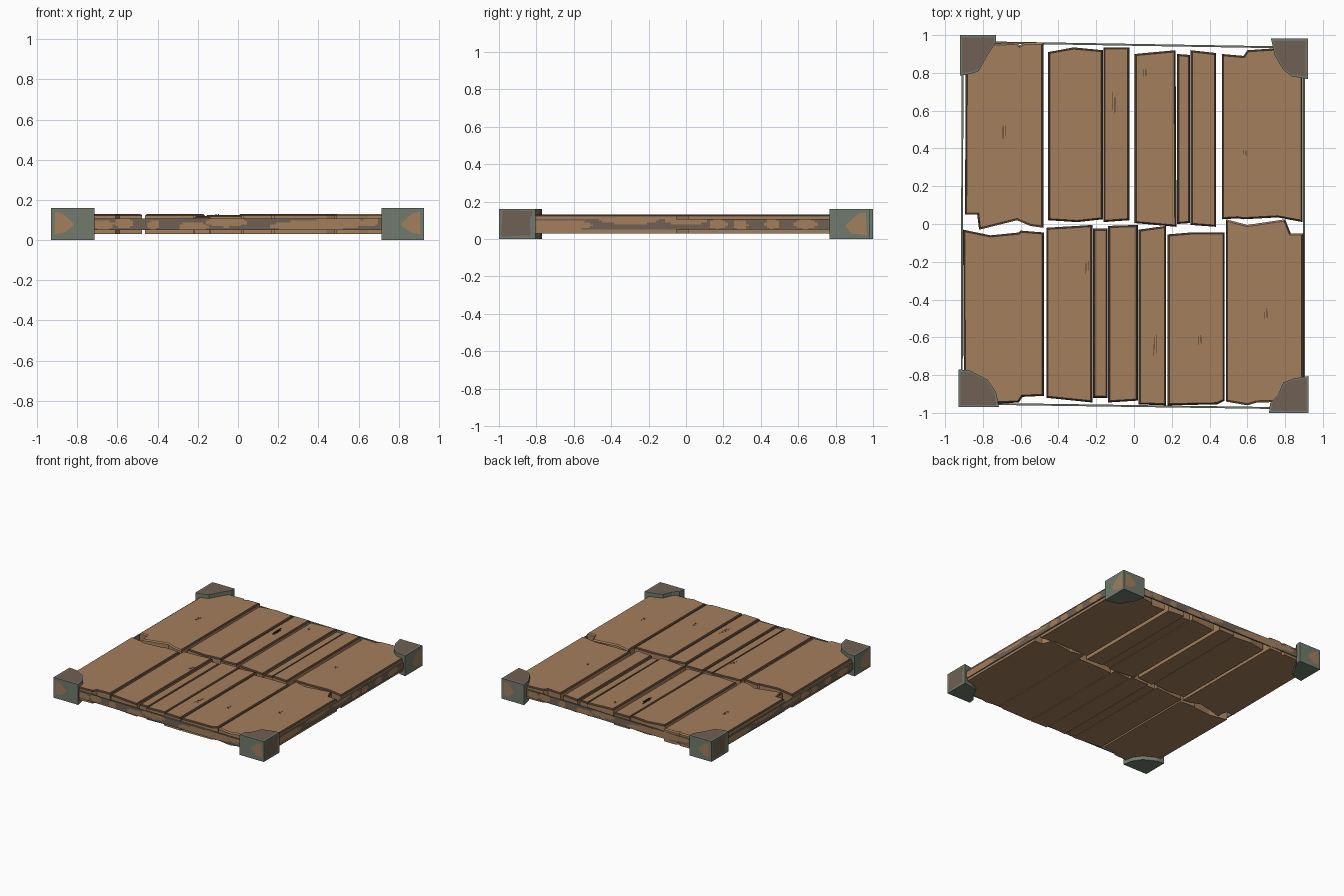
import bpy, bmesh, math, random
from mathutils import Vector

if "Cube" in bpy.data.objects:
    bpy.data.objects.remove(bpy.data.objects["Cube"])
random.seed(4)

def mat(name, rgb):
    m = bpy.data.materials.new(name)
    lin = [((c / 255 + 0.055) / 1.055) ** 2.4 for c in rgb]
    m.diffuse_color = (*lin, 1)
    m.use_nodes = True
    m.node_tree.nodes["Principled BSDF"].inputs["Base Color"].default_value = m.diffuse_color
    return m

WOOD = mat("wood", (163, 126, 92))
EDGE = mat("dark_wood_edge", (76, 58, 44))
METAL = mat("green_grey_metal", (113, 122, 108))
TARN = mat("tarnished_metal", (112, 96, 83))
RUST = mat("rust_patch", (163, 126, 92))

def finish(name, bm, mats):
    me = bpy.data.meshes.new(name)
    bm.to_mesh(me)
    bm.free()
    for m in mats:
        me.materials.append(m)
    ob = bpy.data.objects.new(name, me)
    bpy.context.collection.objects.link(ob)
    return ob

def prism(bm, pts, z0, z1):
    """Extrude a plan outline from z0 to z1 and return the top face."""
    f = bm.faces.new([bm.verts.new((x, y, z0)) for x, y in pts])
    r = bmesh.ops.extrude_face_region(bm, geom=[f], use_keep_orig=True)
    for v in r["geom"]:
        if isinstance(v, bmesh.types.BMVert):
            v.co.z = z1
    bmesh.ops.recalc_face_normals(bm, faces=bm.faces[:])
    return [f for f in r["geom"] if isinstance(f, bmesh.types.BMFace)][0]

# planks: (upper edge left to right, lower edge right to left, top height)
back_row = [
    ([(-.89, .95), (-.62, .96), (-.605, .945), (-.58, .96), (-.48, .96)],
     [(-.48, -.02), (-.55, -.01), (-.62, .02), (-.82, -.03), (-.83, .05), (-.895, .05)], .13),
    ([(-.455, .91), (-.32, .935), (-.165, .92)], [(-.165, .025), (-.3, .01), (-.455, .02)], .13),
    ([(-.162, .935), (-.025, .935)], [(-.025, .02), (-.162, .01)], .125),
    ([(.003, .9), (.22, .92)], [(.225, -.015), (.003, .005)], .13),
    ([(.228, .9), (.297, .895)], [(.297, .005), (.228, 0)], .12),
    ([(.3, .92), (.435, .905)], [(.435, -.015), (.3, -.005)], .13),
    ([(.465, .9), (.58, .89), (.6, .92), (.893, .94)],
     [(.893, .01), (.76, .035), (.58, .025), (.55, .03), (.465, .025)], .13)]
front_row = [
    ([(-.905, -.03), (-.76, -.06), (-.61, -.045), (-.6, -.035), (-.477, -.045)],
     [(-.477, -.91), (-.59, -.915), (-.61, -.945), (-.72, -.95), (-.9, -.94)], .13),
    ([(-.463, -.02), (-.22, -.005)], [(-.22, -.945), (-.463, -.92)], .13),
    ([(-.216, -.025), (-.14, -.025)], [(-.14, -.92), (-.216, -.92)], .12),
    ([(-.137, -.01), (.02, -.005)], [(.02, -.935), (-.137, -.945)], .125),
    ([(.025, -.03), (.17, -.01)], [(.17, -.96), (.025, -.955)], .13),
    ([(.178, -.055), (.3, -.045), (.48, -.045)], [(.48, -.935), (.44, -.955), (.178, -.96)], .13),
    ([(.487, .025), (.6, -.005), (.8, .025), (.83, -.05), (.897, -.05)],
     [(.897, -.94), (.65, -.945), (.6, -.96), (.487, -.94)], .13)]

def plank(name, upper, lower, top, ends_dark):
    bm = bmesh.new()
    cap = prism(bm, upper + lower, .03, top - .008)
    r = bmesh.ops.inset_region(bm, faces=[cap], thickness=.009, depth=0, use_even_offset=True)
    for v in cap.verts:
        v.co.z = top
    for f in r["faces"]:      # worn dark arris around the top
        f.normal_update()
        if ends_dark or abs(f.normal.x) > abs(f.normal.y) * 2:
            f.material_index = 1
    bmesh.ops.recalc_face_normals(bm, faces=bm.faces[:])
    finish(name, bm, [WOOD, EDGE])

for i, (u, l, t) in enumerate(back_row):
    plank(f"back_plank_{i + 1}", u, l, t, i != 0)
for i, (u, l, t) in enumerate(front_row):
    plank(f"front_plank_{i + 1}", u, l, t, i != 6)

# scratches: clusters of thin dark slivers on the planks
bm = bmesh.new()
for x, y, s in [(-.69, .5, .1), (-.105, .64, .1), (.11, -.65, .11), (-.25, -.23, .06),
                (.35, -.61, .05), (.7, -.475, .05), (.06, .8, .04), (.59, .38, .03)]:
    for k in (-1, 0, 1):
        h, c = s * random.uniform(.25, .5), y + random.uniform(-.2, .2) * s
        px = x + k * .008
        prism(bm, [(px - .0015, c - h), (px + .0015, c - h), (px + .0015, c + h), (px - .0015, c + h)],
              .124, .1308)
finish("scratches", bm, [EDGE])

# metal straps: thin slats whose outer face is tarnish with rust blotches (centre, half length, height)
front_spots = [(-.67, .05, .075), (-.57, .05, .085), (-.42, .03, .075), (-.22, .07, .065),
               (-.06, .1, .09), (.36, .2, .07), (.5, .15, .085), (.66, .04, .095)]
side_spots = [(-.68, .18, .075), (0, .11, .1), (.17, .05, .08), (.29, .04, .075),
              (.46, .04, .08), (.64, .06, .08), (-.3, .16, .105)]

def strap(name, a, b, spots, flip):
    a, b = Vector((*a, 0)), Vector((*b, 0))
    d = (b - a).normalized()
    out = Vector((d.y, -d.x, 0))
    z0, z1, nu, nv = .05, .107, 110, 6
    bm = bmesh.new()
    grid = [[bm.verts.new(a.lerp(b, i / nu) + out * .005 + Vector((0, 0, z0 + (z1 - z0) * j / nv)))
             for j in range(nv + 1)] for i in range(nu + 1)]
    half = (b - a).length / 2
    for i in range(nu):
        for j in range(nv):
            f = bm.faces.new((grid[i][j], grid[i + 1][j], grid[i + 1][j + 1], grid[i][j + 1]))
            t = ((i + .5) / nu * 2 - 1) * half * flip
            z = z0 + (z1 - z0) * (j + .5) / nv
            hit = any(((t - c) / w) ** 2 + ((z - h) / .026) ** 2 < 1 for c, w, h in spots)
            f.material_index = 2 if hit else 1
    # inner face and edges in plain metal
    q = [p + o for o in (out * .005, -out * .005) for p in (a, b)]
    v = [bm.verts.new((p.x, p.y, z)) for z in (z0, z1) for p in q]
    for ids in [(2, 3, 7, 6), (0, 2, 3, 1), (4, 5, 7, 6), (0, 4, 6, 2), (1, 3, 7, 5)]:
        bm.faces.new([v[k] for k in ids])
    bmesh.ops.remove_doubles(bm, verts=bm.verts[:], dist=1e-5)
    finish(name, bm, [METAL, TARN, RUST])

strap("front_strap", (-.8, -.952), (.8, -.975), front_spots, 1)
strap("right_strap", (.9, -.88), (.899, .88), side_spots, 1)
strap("back_strap", (.8, .935), (-.8, .962), front_spots, 1)
strap("left_strap", (-.908, .88), (-.912, -.88), side_spots, 1)

# corner brackets: (corner x, corner y, arc outline measured from that corner)
round_arc = [(.215, 0), (.2, .08), (.155, .145), (.06, .195), (0, .2)]
scoop_arc = [(.21, 0), (.205, .05), (.165, .09), (.135, .16), (.08, .182), (0, .195)]
corners = [("front_left", -.93, -.97, round_arc),
           ("front_right", .925, -1, scoop_arc),
           ("back_left", -.922, 1, [(.192, 0), (.19, .04), (.15, .1), (.1, .19), (.06, .205), (0, .215)]),
           ("back_right", .92, .982, [(.195, 0), (.175, .09), (.13, .165), (.085, .2), (0, .215)])]

def wall_patch(bm, origin, along, outw, pts, lift, mi):
    f = bm.faces.new([bm.verts.new(origin + along * s + outw * lift + Vector((0, 0, z))) for s, z in pts])
    f.normal_update()
    if f.normal.dot(outw) < 0:
        f.normal_flip()
    f.material_index = mi

for name, cx, cy, arc in corners:
    sx, sy = (-1 if cx > 0 else 1), (-1 if cy > 0 else 1)
    bm = bmesh.new()
    prism(bm, [(cx, cy)] + [(cx + sx * u, cy + sy * w) for u, w in arc], 0, .16)
    # tarnished field on the top and underside
    for z, n in ((.161, 1), (-.0, -1)):
        if n < 0:
            continue
        f = bm.faces.new([bm.verts.new((cx + sx * (.012 + u * .88), cy + sy * (.012 + w * .88), z))
                          for u, w in [(0, 0)] + arc])
        f.normal_update()
        if f.normal.z < 0:
            f.normal_flip()
        f.material_index = 1
    o = Vector((cx, cy, 0))
    X, Y = Vector((sx, 0, 0)), Vector((0, sy, 0))
    tri = [(.015, .03), (.06, .035), (.11, .07), (.11, .085), (.06, .13), (.02, .14)]
    wall_patch(bm, o, X, -Y, tri, .001, 2)
    if name in ("front_right", "back_left"):
        wall_patch(bm, o, Y, -X, [(.01, .012), (.17, .02), (.165, .1), (.185, .15), (.02, .152)], .001, 1)
    else:
        wall_patch(bm, o, Y, -X, [(.015, .02), (.1, .03), (.13, .07), (.09, .11), (.05, .14), (.02, .14)], .001, 2)
    finish(name + "_bracket", bm, [METAL, TARN, RUST])
